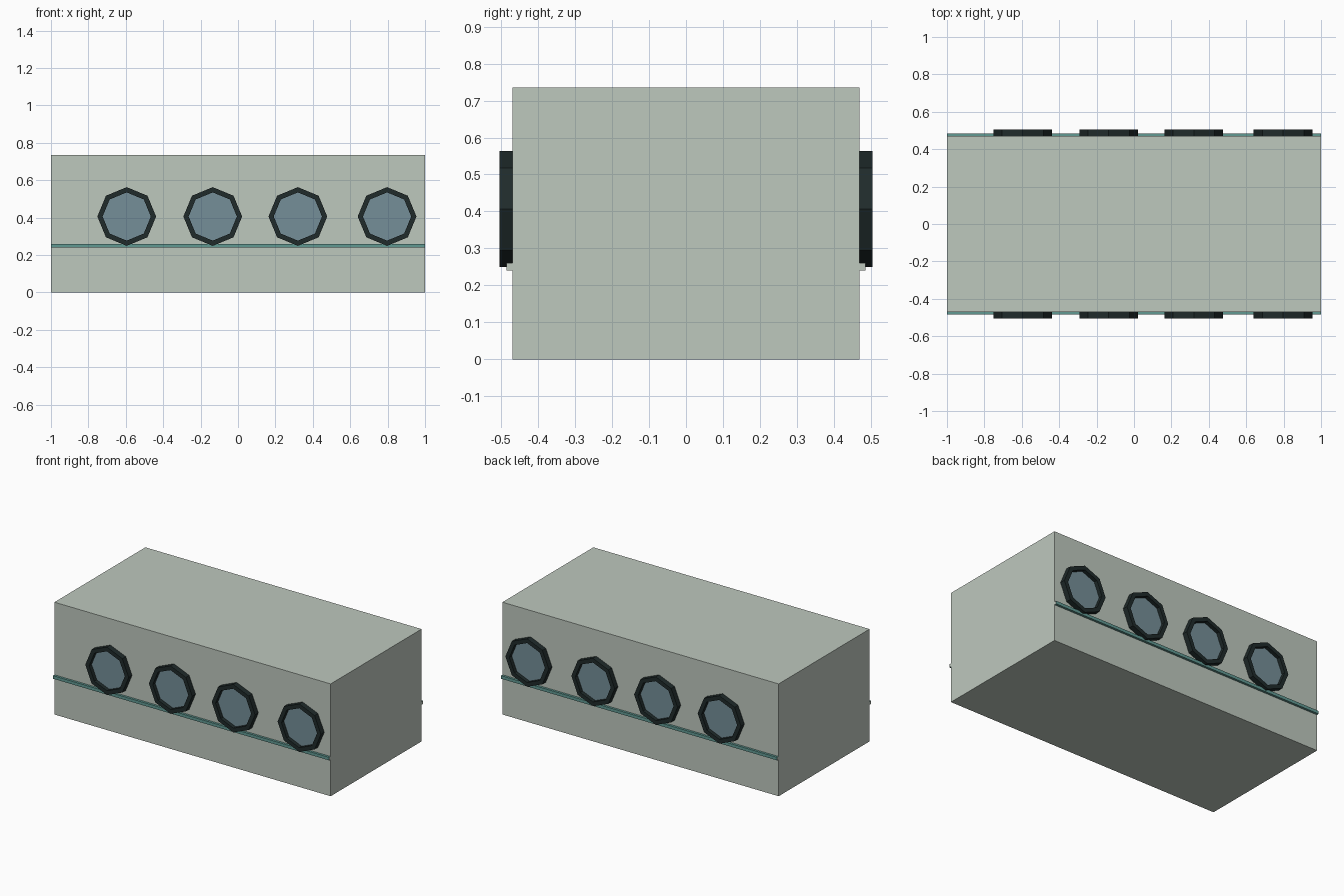
import bpy, bmesh, math

if "Cube" in bpy.data.objects:
    bpy.data.objects.remove(bpy.data.objects["Cube"])

def material(name, rgb):
    m = bpy.data.materials.new(name)
    m.diffuse_color = (*rgb, 1)
    m.use_nodes = True
    m.node_tree.nodes["Principled BSDF"].inputs["Base Color"].default_value = m.diffuse_color
    return m

BODY = material("pale_grey_green", (0.515, 0.578, 0.515))
FRAME = material("dark_rubber", (0.014, 0.024, 0.024))
GLASS = material("blue_grey_glass", (0.178, 0.275, 0.314))
TRIM = material("teal_trim", (0.12, 0.32, 0.29))

def finish(name, bm, *mats):
    bmesh.ops.recalc_face_normals(bm, faces=bm.faces)
    me = bpy.data.meshes.new(name)
    bm.to_mesh(me)
    bm.free()
    for m in mats:
        me.materials.append(m)
    ob = bpy.data.objects.new(name, me)
    bpy.context.collection.objects.link(ob)
    return ob

def box(name, lo, hi, *mats):
    bm = bmesh.new()
    bmesh.ops.create_cube(bm, size=1)
    for v in bm.verts:
        v.co = [(a + b) / 2 + c * (b - a) for a, b, c in zip(lo, hi, v.co)]
    return finish(name, bm, *mats)

def octagon(bm, x, y, z, r):
    return [bm.verts.new((x + r * math.cos(i * math.pi / 4), y,
                          z + r * math.sin(i * math.pi / 4))) for i in range(8)]

WALL, RIM, PANE = 0.47, 0.505, 0.48
OUTER, INNER, HEIGHT = 0.157, 0.129, 0.406

# carriage body
box("body", (-1, -WALL, 0), (1, WALL, 0.735), BODY)

for side, s in (("front", -1), ("back", 1)):
    # trim rail along the side, its ends in the body colour
    y0, y1 = sorted((s * (WALL - 0.005), s * 0.485))
    rail = box(side + "_rail", (-1, y0, 0.24), (1, y1, 0.26), TRIM, BODY)
    for p in rail.data.polygons:
        p.material_index = int(abs(p.normal.x) > 0.5)

    for n, x in enumerate((-0.595, -0.135, 0.32, 0.797), 1):
        # octagonal window frame: closed ring of four loops
        bm = bmesh.new()
        loops = [octagon(bm, x, s * y, HEIGHT, r) for y, r in
                 ((WALL, OUTER), (RIM, OUTER), (RIM, INNER), (WALL, INNER))]
        for k in range(4):
            a, b = loops[k], loops[(k + 1) % 4]
            for i in range(8):
                j = (i + 1) % 8
                bm.faces.new((a[i], a[j], b[j], b[i]))
        finish(f"{side}_window_frame_{n}", bm, FRAME)

        # recessed glass pane, a thin plate
        bm = bmesh.new()
        near = octagon(bm, x, s * PANE, HEIGHT, INNER)
        far = octagon(bm, x, s * (PANE - 0.009), HEIGHT, INNER)
        bm.faces.new(near)
        bm.faces.new(far)
        for i in range(8):
            j = (i + 1) % 8
            bm.faces.new((near[i], near[j], far[j], far[i]))
        finish(f"{side}_window_glass_{n}", bm, GLASS)
